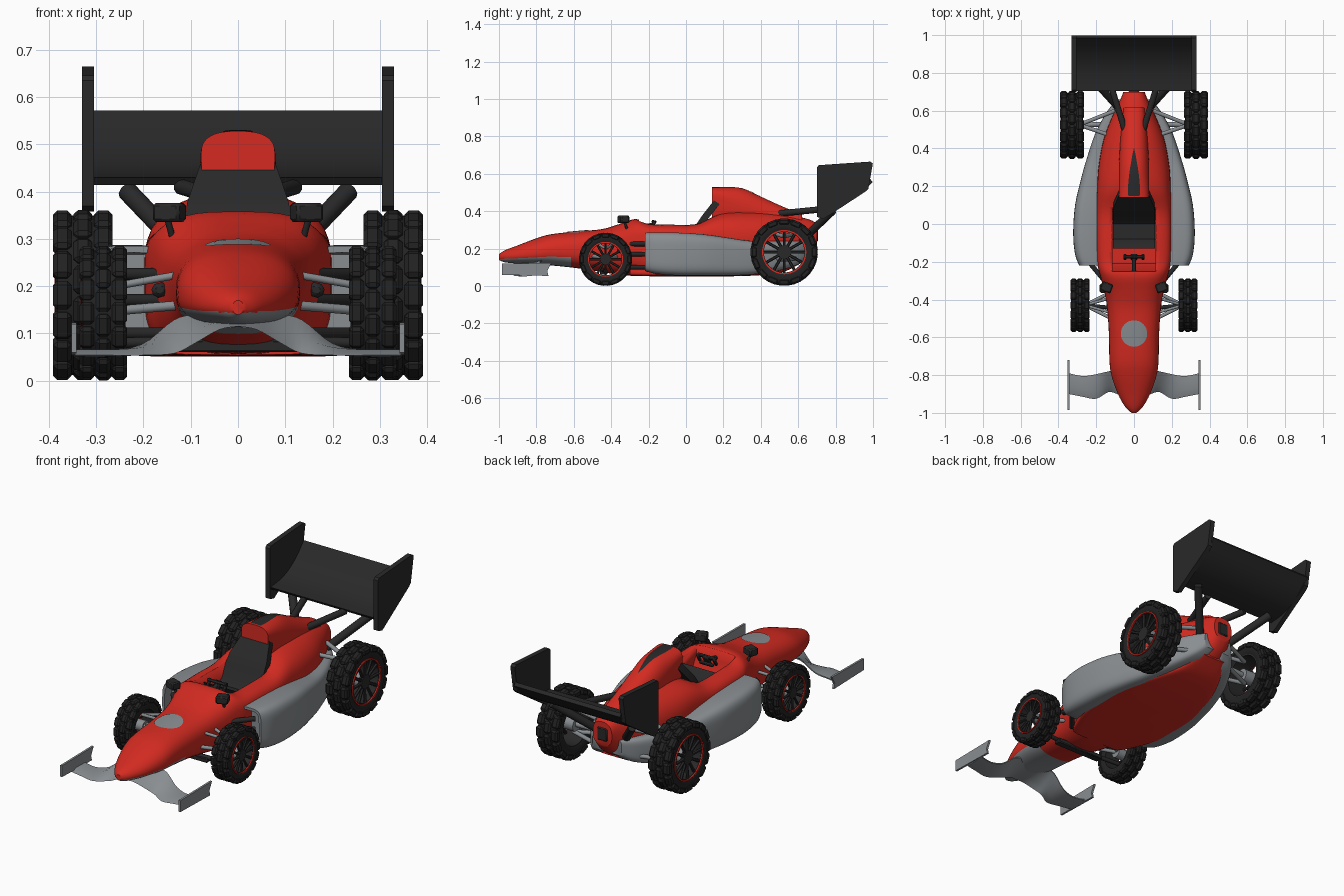
import bpy, bmesh, math
from mathutils import Vector, Matrix
from mathutils.bvhtree import BVHTree

if "Cube" in bpy.data.objects:
    bpy.data.objects.remove(bpy.data.objects["Cube"])


def material(name, rgb):
    m = bpy.data.materials.new(name)
    m.diffuse_color = (*rgb, 1)
    m.use_nodes = True
    m.node_tree.nodes["Principled BSDF"].inputs["Base Color"].default_value = m.diffuse_color
    return m


RED = material("red paint", (0.66, 0.024, 0.015))
GREY = material("grey paint", (0.25, 0.27, 0.285))
BLACK = material("black trim", (0.022, 0.022, 0.023))
RUBBER = material("tyre rubber", (0.016, 0.016, 0.016))


def finish(bm, name, *mats, angle=40):
    bmesh.ops.recalc_face_normals(bm, faces=bm.faces)
    me = bpy.data.meshes.new(name)
    bm.to_mesh(me)
    bm.free()
    for m in mats:
        me.materials.append(m)
    ob = bpy.data.objects.new(name, me)
    bpy.context.collection.objects.link(ob)
    bpy.ops.object.select_all(action='DESELECT')
    ob.select_set(True)
    bpy.context.view_layer.objects.active = ob
    bpy.ops.object.shade_smooth_by_angle(angle=math.radians(angle))
    return ob


def refine(st, sub=4):
    """Catmull-Rom interpolation of section parameters."""
    out = []
    for i in range(len(st) - 1):
        p0, p1, p2, p3 = st[max(i - 1, 0)], st[i], st[i + 1], st[min(i + 2, len(st) - 1)]
        for k in range(sub):
            t = k / sub
            out.append([b + .5 * t * (c - a + t * (2*a - 5*b + 4*c - d + t * (3*(b - c) + d - a)))
                        for a, b, c, d in zip(p0, p1, p2, p3)])
    return out + [list(st[-1])]


def skin(bm, rings, closed=False):
    vs = [[bm.verts.new(p) for p in r] for r in rings]
    n = len(vs[0])
    for i in range(len(vs) if closed else len(vs) - 1):
        a, b = vs[i], vs[(i + 1) % len(vs)]
        for j in range(n):
            bm.faces.new((a[j], a[(j + 1) % n], b[(j + 1) % n], b[j]))
    return None if closed else [bm.faces.new(vs[0]), bm.faces.new(vs[-1])]


def oval(y, cx, w, zb, zc, zt, n, seg=40):
    pts = []
    for k in range(seg):
        c, s = math.cos(2*math.pi*k/seg), math.sin(2*math.pi*k/seg)
        h = zt - zc if s > 0 else zc - zb
        pts.append(Vector((cx + w * math.copysign(abs(c)**(2/n), c), y,
                           zc + h * math.copysign(abs(s)**(2/n), s))))
    return pts


def loft(rings, intake=0):
    bm = bmesh.new()
    caps = skin(bm, rings)
    bmesh.ops.recalc_face_normals(bm, faces=bm.faces)
    if intake:
        bmesh.ops.inset_region(bm, faces=[caps[0]], thickness=.014, depth=0)
        bmesh.ops.inset_region(bm, faces=[caps[0]], thickness=.004, depth=-intake)
    return bm


def add_box(bm, c, size, rot=Matrix(), bevel=0):
    vs = bmesh.ops.create_cube(bm, size=1, matrix=Matrix.Translation(c) @ rot @ Matrix.Diagonal((*size, 1)))['verts']
    if bevel:
        es = list({e for v in vs for e in v.link_edges})
        bmesh.ops.bevel(bm, geom=es, offset=bevel, segments=1, affect='EDGES')


def add_rod(bm, a, b, r, seg=10):
    a, b = Vector(a), Vector(b)
    m = Matrix.Translation((a + b) / 2) @ (b - a).to_track_quat('Z', 'Y').to_matrix().to_4x4()
    bmesh.ops.create_cone(bm, cap_ends=True, segments=seg, radius1=r, radius2=r, depth=(b - a).length, matrix=m)


def rods(name, mat, items):
    """Rods given for one side, repeated on the other."""
    bm = bmesh.new()
    for s in (-1, 1):
        for a, b, r in items:
            add_rod(bm, (s*a[0], *a[1:]), (s*b[0], *b[1:]), r)
    return finish(bm, name, mat)


def prism(name, mat, x0, x1, outline):
    """Side outline (y, z) extruded across x."""
    bm = bmesh.new()
    skin(bm, [[(x, y, z) for y, z in outline] for x in (x0, x1)])
    return finish(bm, name, mat, angle=30)


def decal(name, mat, rows, ob, lift=.003):
    """Thin patch laid on top of a surface, rows of (y, half width)."""
    tree = BVHTree.FromPolygons([v.co for v in ob.data.vertices], [p.vertices for p in ob.data.polygons])
    bm, prev = bmesh.new(), None
    for y, w in rows:
        row = []
        for k in range(-4, 5):
            hit = tree.ray_cast(Vector((w*k/4, y, 2)), Vector((0, 0, -1)))[0]
            row.append(bm.verts.new((w*k/4, y, hit.z + lift)))
        if prev:
            for j in range(8):
                bm.faces.new((prev[j], prev[j+1], row[j+1], row[j]))
        prev = row
    bmesh.ops.recalc_face_normals(bm, faces=bm.faces)
    if sum(f.normal.z for f in bm.faces) < 0:
        bmesh.ops.reverse_faces(bm, faces=bm.faces)
    return finish(bm, name, mat)


# Nose, tub and tail: y, half width, bottom, widest height, top, squareness
body_st = [(-1, .012, .14, .155, .17, 2), (-.97, .045, .127, .157, .19, 2), (-.9, .085, .12, .162, .217, 2.1),
           (-.8, .12, .115, .175, .255, 2.3), (-.72, .13, .11, .185, .277, 2.4), (-.58, .133, .095, .19, .292, 2.5),
           (-.45, .142, .075, .2, .304, 2.6), (-.36, .156, .06, .21, .33, 2.7), (-.27, .18, .056, .23, .358, 3.2),
           (-.2, .196, .056, .23, .335, 4), (-.08, .2, .058, .22, .33, 4.5), (.06, .2, .06, .22, .335, 4),
           (.18, .195, .06, .24, .385, 3), (.3, .188, .062, .25, .4, 2.4), (.45, .16, .075, .25, .395, 2.2),
           (.58, .11, .11, .25, .375, 2.3), (.66, .072, .16, .27, .355, 2.5), (.7, .056, .21, .27, .335, 2.5)]
bm = loft([oval(y, 0, w, zb, zc, zt, n) for y, w, zb, zc, zt, n in refine(body_st)])
for f in bm.faces:
    if f.calc_center_median().y < -.6 and f.normal.z < -.45:
        f.material_index = 1
body = finish(bm, "body", RED, GREY)
decal("nose_disc", GREY, [(-.58 - .07*math.cos(math.pi*k/16), max(.07*math.sin(math.pi*k/16), .001))
                          for k in range(17)], body)

# Flat red floor: y, half width, bottom, top
floor_st = [(-.3, .15, .055, .09), (-.24, .185, .053, .09), (-.1, .235, .051, .09), (.1, .25, .051, .09),
            (.25, .225, .052, .09), (.4, .175, .058, .1), (.52, .125, .075, .13), (.63, .075, .13, .18)]
bm = loft([oval(y, 0, w, zb, (zb + zt)/2, zt, 5) for y, w, zb, zt in refine(floor_st)])
finish(bm, "floor", RED)

# Cockpit opening
cutter = prism("cockpit_cutter", RED, -.115, .115, [(-.25, .5), (-.25, .3), (-.21, .22), (.02, .22), (.17, .5)])
cutter.hide_render = True
mod = body.modifiers.new("cockpit", 'BOOLEAN')
mod.operation, mod.object, mod.solver = 'DIFFERENCE', cutter, 'EXACT'
bpy.context.view_layer.objects.active = body
bpy.ops.object.modifier_apply(modifier=mod.name)
bpy.data.objects.remove(cutter)

# Engine cover
cover_st = [(.14, .078, .3, .48, .528, 2.6), (.2, .08, .3, .46, .528, 2.5), (.3, .08, .3, .42, .521, 2.3),
            (.4, .075, .3, .39, .478, 2.2), (.5, .068, .29, .36, .432, 2.2), (.62, .055, .28, .34, .382, 2.4)]
cover = finish(loft([oval(*s[:1], 0, *s[1:]) for s in refine(cover_st)]), "engine_cover", RED)
decal("cover_slot", BLACK, [(.147, .03), (.18, .032), (.22, .03), (.26, .026), (.3, .02), (.34, .013), (.375, .007),
                            (.4, .001)], cover, .002)

# Seat: floor and tapered backrest
bm = bmesh.new()
skin(bm, [[(-w, y, z), (w, y, z), (w, y + .03, z - .02), (-w, y + .03, z - .02)]
          for y, z, w in ((-.13, .3, .112), (-.1, .245, .112), (0, .24, .112), (.03, .27, .112), (.055, .33, .112),
                          (.085, .375, .108), (.15, .458, .08))])
finish(bm, "seat", BLACK)

# Steering wheel
bm = bmesh.new()
rot = Matrix.Rotation(math.radians(-30), 4, 'X')
add_box(bm, (0, -.175, .345), (.11, .016, .016), rot, .004)
add_box(bm, (0, -.172, .31), (.08, .016, .016), rot, .004)
for s in (-1, 1):
    add_box(bm, (s*.048, -.175, .33), (.016, .016, .045), rot, .004)
add_box(bm, (0, -.175, .328), (.035, .016, .05), rot, .004)
add_rod(bm, (0, -.26, .31), (0, -.175, .33), .01)
finish(bm, "steering_wheel", BLACK)

# Side pods: y, inner x, outer x, bottom, top
pod_st = [(-.22, .15, .29, .08, .285), (-.16, .15, .312, .065, .287), (-.05, .15, .322, .056, .286),
          (.1, .14, .312, .055, .276), (.24, .125, .28, .056, .256), (.34, .11, .252, .06, .242),
          (.48, .08, .205, .078, .24), (.6, .04, .14, .115, .24), (.66, .02, .085, .16, .24)]
for s, side in ((-1, "left"), (1, "right")):
    bm = loft([oval(y, s*(a + b)/2, (b - a)/2, zb, (zb + zt)/2, zt, 4) for y, a, b, zb, zt in refine(pod_st)], .05)
    finish(bm, side + "_side_pod", GREY)

# Front wing: x, front y, back y, front z, back z
wing_st = [(.0, -.93, -.74, .115, .125), (.04, -.92, -.75, .108, .13), (.09, -.9, -.77, .08, .135),
           (.135, -.89, -.78, .058, .125), (.2, -.925, -.795, .054, .075), (.27, -.915, -.805, .054, .06),
           (.345, -.9, -.79, .054, .06)]
half = refine(wing_st)
full = [[-r[0], *r[1:]] for r in half[:0:-1]] + half
bm = loft([[(x, a, z), (x, (2*a + b)/3, (2*z + q)/3 + .01), (x, b, q + .004), (x, b, q - .002),
            (x, (2*a + b)/3, (2*z + q)/3 - .005)] for x, a, b, z, q in full])
finish(bm, "front_wing", GREY, angle=50)
for s, side in ((-1, "left"), (1, "right")):
    a, b = s*.341, s*.352
    prism(side + "_front_endplate", GREY, a, b, [(-.985, .12), (-.985, .06), (-.735, .054), (-.742, .08), (-.72, .123)])
    prism(side + "_rear_endplate", BLACK, s*.304, s*.33, [(.7, .635), (.71, .646), (.985, .665), (.999, .655),
                                                          (.975, .52), (.96, .505), (.735, .358), (.7, .37)])

# Rear wing and its struts
top = refine([(.705, .43), (.78, .438), (.85, .46), (.92, .505), (.985, .572)], 3)
prism("rear_wing", BLACK, -.31, .31, [(y, z) for y, z in top] + [(y + .012, z - .016) for y, z in top[::-1]])
rods("wing_struts", BLACK, [((.04, .47, .385), (.12, .725, .41), .017), ((.085, .62, .245), (.235, .785, .402), .021)])

# Suspension arms and bracing bars
rods("front_lower_arms", GREY, [((.12, y, .16), (.26, -.43, .148), .01) for y in (-.36, -.5)])
rods("front_upper_arms", GREY, [((.12, y, .225), (.26, -.43, .2), .008) for y in (-.39, -.47)])
rods("rear_suspension", GREY, [((.1, y, z), (.29, .525, q), .011) for y in (.46, .6)
                               for z, q in ((.15, .14), (.285, .265))] + [((.08, .53, .19), (.3, .525, .183), .014)])
rods("pod_braces", BLACK, [((.14, -.32, z), (.24, -.2, z), .013) for z in (.225, .17, .1)] +
     [((.06, -.45, .085), (.26, -.43, .08), .011)])
bm = bmesh.new()
add_box(bm, (0, -.44, .073), (.28, .04, .025), bevel=.004)
finish(bm, "front_splitter", BLACK)

# Mirrors, side vents and tail box
bm = bmesh.new()
for s in (-1, 1):
    add_box(bm, (s*.145, -.335, .356), (.06, .05, .04), Matrix.Rotation(s*.35, 4, 'Z'), .006)
    add_rod(bm, (s*.135, -.31, .29), (s*.15, -.33, .345), .007)
    add_box(bm, (s*.165, -.34, .192), (.034, .05, .03), Matrix.Rotation(s*.3, 4, 'Y'), .009)
finish(bm, "mirrors", BLACK)
bm = bmesh.new()
add_box(bm, (0, .69, .27), (.06, .03, .07), bevel=.006)
finish(bm, "tail_box", BLACK)


# Wheels
def lathe(bm, prof, c, seg=40):
    skin(bm, [[(c[0] + x, c[1] + r*math.cos(2*math.pi*k/seg), c[2] + r*math.sin(2*math.pi*k/seg)) for x, r in prof]
              for k in range(seg)], closed=True)


def wheel(name, s, x, y, R, W):
    c = Vector((s*x, y, R))
    bm = bmesh.new()
    side = [(.42, .64), (.47, .72), (.47, .84), (.43, .93)]
    lathe(bm, [(a*W, r*R) for a, r in side] + [(-a*W, r*R) for a, r in side[::-1]], c)
    n = 16
    for row, off in enumerate((-.345, 0, .345)):
        for k in range(n):
            rot = Matrix.Rotation(2*math.pi*(k + .5*(row % 2))/n, 4, 'X')
            add_box(bm, c + rot @ Vector((off*W, 0, (.89 if off else .92)*R)),
                    (.31*W, .335*R, (.2 if off else .14)*R), rot, .05*R)
    finish(bm, name + "_tyre", RUBBER, angle=30)
    bm = bmesh.new()
    lathe(bm, [(-.42*W, .6*R), (-.42*W, .66*R), (.42*W, .66*R), (.42*W, .6*R)], c)
    for k in range(12):
        d = Vector((0, math.cos(math.pi*k/6), math.sin(math.pi*k/6)))
        add_rod(bm, c + Vector((s*.36*W, 0, 0)) + d*.1*R, c + Vector((s*.38*W, 0, 0)) + d*.62*R, .045*R, 6)
    add_rod(bm, c + Vector((s*.25*W, 0, 0)), c + Vector((s*.43*W, 0, 0)), .2*R, 20)
    finish(bm, name + "_rim", BLACK)
    bm = bmesh.new()
    lathe(bm, [(s*.4*W, .615*R), (s*.4*W, .655*R), (s*.48*W, .655*R), (s*.48*W, .615*R)], c)
    finish(bm, name + "_rim_ring", RED)
    bm = bmesh.new()
    add_rod(bm, c - Vector((s*.45*W, 0, 0)), c + Vector((s*.26*W, 0, 0)), .2*R, 20)
    finish(bm, name + "_hub", GREY)


for s, side in ((-1, "left"), (1, "right")):
    wheel(side + "_front_wheel", s, .285, -.43, .143, .1)
    wheel(side + "_rear_wheel", s, .328, .525, .181, .126)
